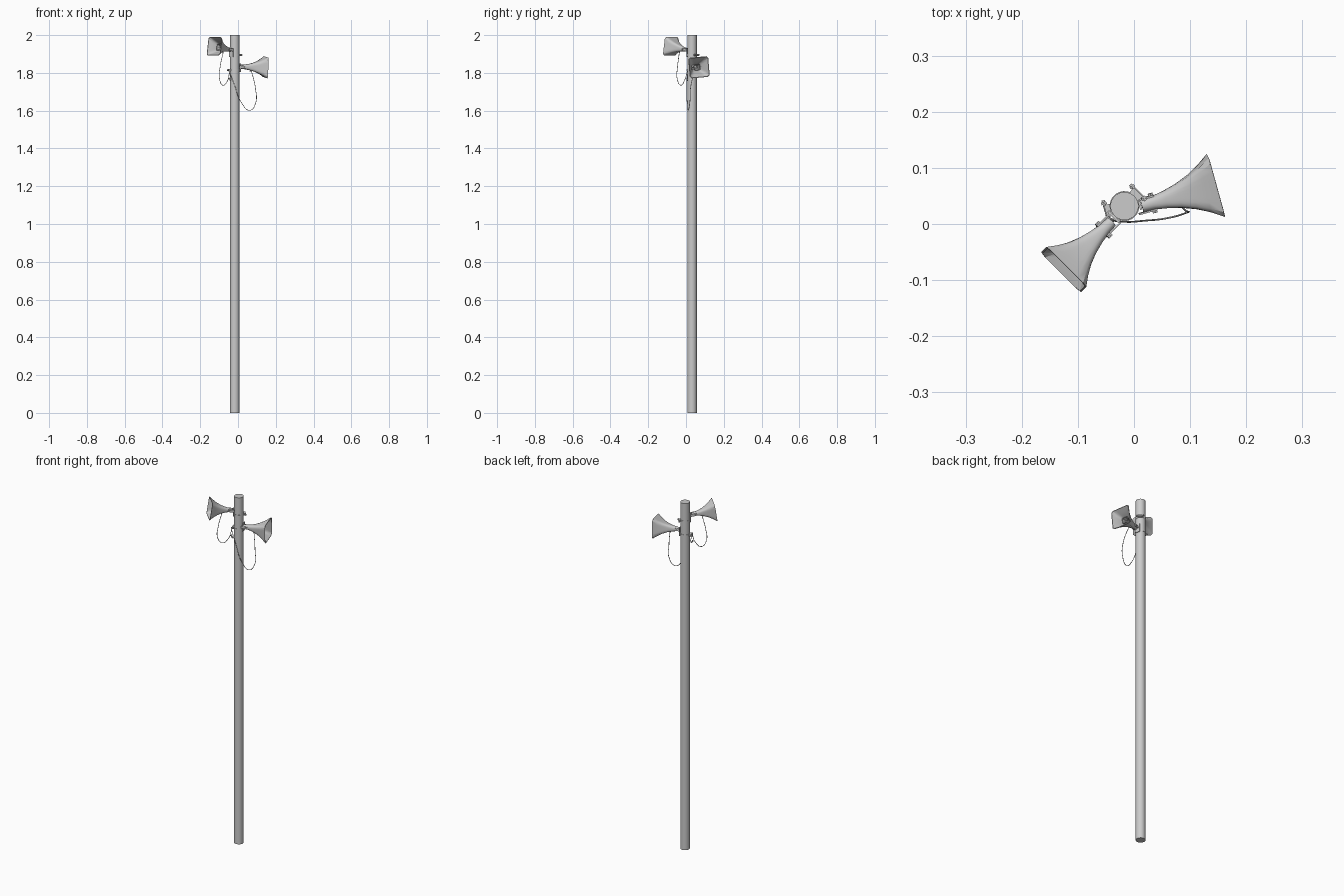
import bpy, bmesh
from math import sin, cos, pi, radians, atan2
from mathutils import Matrix, Vector

if "Cube" in bpy.data.objects:
    bpy.data.objects.remove(bpy.data.objects["Cube"])

POLE = Vector((-0.017, 0.032, 0))
R = 0.025


def finish(name, bm, M=Matrix()):
    bmesh.ops.recalc_face_normals(bm, faces=bm.faces)
    bm.transform(M)
    me = bpy.data.meshes.new(name)
    bm.to_mesh(me)
    bm.free()
    ob = bpy.data.objects.new(name, me)
    bpy.context.collection.objects.link(ob)
    bpy.ops.object.select_all(action='DESELECT')
    bpy.context.view_layer.objects.active = ob
    ob.select_set(True)
    bpy.ops.object.shade_smooth_by_angle(angle=radians(35))
    return ob


def loft(name, profile, M, n=32):
    """Skin of superellipse rings: (x, half width, half height, squareness)."""
    bm = bmesh.new()
    rings = []
    for x, w, h, e in profile:
        ring = []
        for i in range(n):
            a = 2 * pi * (i + 0.5) / n
            r = (abs(cos(a)) ** e + abs(sin(a)) ** e) ** (-1 / e)
            ring.append(bm.verts.new((x, w * r * cos(a), h * r * sin(a))))
        rings.append(ring)
    for p, q in zip(rings, rings[1:]):
        for i in range(n):
            j = (i + 1) % n
            bm.faces.new((p[i], p[j], q[j], q[i]))
    bm.faces.new(rings[0])
    bm.faces.new(rings[-1])
    return finish(name, bm, M)


def rod(name, a, b, r, M, n=16):
    a, b = Vector(a), Vector(b)
    bm = bmesh.new()
    bmesh.ops.create_cone(bm, cap_ends=True, segments=n, radius1=r, radius2=r, depth=(b - a).length)
    rot = (b - a).to_track_quat('Z', 'Y').to_matrix().to_4x4()
    return finish(name, bm, M @ Matrix.Translation((a + b) / 2) @ rot)


def box(name, c, s, M):
    bm = bmesh.new()
    bmesh.ops.create_cube(bm, size=1)
    return finish(name, bm, M @ Matrix.Translation(c) @ Matrix.Diagonal((*s, 1)))


def cable(name, pts):
    cu = bpy.data.curves.new(name, 'CURVE')
    cu.dimensions = '3D'
    cu.bevel_depth = 0.0016
    cu.bevel_resolution = 2
    sp = cu.splines.new('BEZIER')
    sp.bezier_points.add(len(pts) - 1)
    for bp, p in zip(sp.bezier_points, pts):
        bp.co = p
        bp.handle_left_type = bp.handle_right_type = 'AUTO'
    ob = bpy.data.objects.new(name, cu)
    bpy.context.collection.objects.link(ob)


def speaker(tag, throat, yaw, tilt, roll, length, half, clamp_z):
    M = (Matrix.Translation(throat) @ Matrix.Rotation(yaw, 4, 'Z')
         @ Matrix.Rotation(-tilt, 4, 'Y') @ Matrix.Rotation(roll, 4, 'X'))
    # flared horn: outer skin, rim, then back down the inside
    flare = [(0, .2, 2), (.15, .22, 2.2), (.32, .29, 2.8), (.5, .4, 4), (.68, .56, 6), (.85, .77, 10), (1, 1, 16)]
    outer = [(t * length, s * half, s * half, e) for t, s, e in flare]
    inner = [(t * length + .0005, s * half - .003, s * half - .003, e) for t, s, e in reversed(flare[2:])]
    loft(tag + "_horn", outer + inner, M)
    # inner reflex horn and its crossbar
    loft(tag + "_inner_horn", [(.3 * length, .007, .007, 2), (.55 * length, .011, .011, 4),
                               (.72 * length, .017, .017, 8), (.72 * length, .014, .014, 8),
                               (.5 * length, .008, .008, 4)], M)
    box(tag + "_inner_bar", (.6 * length, 0, 0), (.006, half * .9, .004), M)
    # side pivot bolts and bracket cheeks
    for s in (-1, 1):
        rod(tag + "_pivot_bolt", (.02, s * .009, 0), (.02, s * .018, 0), .005, M, 6)
        box(tag + "_bracket_cheek", (.008, s * .0125, 0), (.034, .003, .014), M)
    rod(tag + "_cable_gland", (.055, 0, -.012), (.055, 0, -.024), .004, M)
    # clamp around the pole with its bolts behind
    C = Matrix.Translation((POLE.x, POLE.y, clamp_z)) @ Matrix.Rotation(yaw, 4, 'Z')
    rod(tag + "_strap", (0, 0, -.005), (0, 0, .005), R + .0015, C, 32)
    box(tag + "_clamp_block", (-.030, 0, 0), (.010, .022, .012), C)
    rod(tag + "_clamp_screw", (-.034, -.02, 0), (-.034, .02, 0), .0028, C)
    for s in (-1, 1):
        rod(tag + "_clamp_nut", (-.034, s * .012, 0), (-.034, s * .017, 0), .0055, C, 6)
    box(tag + "_bracket_plate", (R + .002, 0, .012), (.004, .028, .045), C)


# pole
rod("pole", (POLE.x, POLE.y, 0), (POLE.x, POLE.y, 2), R, Matrix(), 32)

# loudspeakers
speaker("upper", (-.040, .004, 1.922), radians(225), radians(9), 0, .122, .0505, 1.895)
speaker("lower", (.014, .032, 1.832), atan2(.268, .964), radians(-1), radians(5), .137, .055, 1.815)

# hanging cables, meeting at a junction on the pole
cable("upper_cable", [(-.078, -.035, 1.91), (-.095, -.045, 1.83), (-.098, -.047, 1.77), (-.08, -.028, 1.735),
                      (-.055, -.008, 1.76), (-.045, .008, 1.81)])
cable("lower_cable", [(.07, .045, 1.815), (.092, .024, 1.72), (.093, .02, 1.64), (.062, .011, 1.602),
                      (.02, .006, 1.64), (-.02, .004, 1.74), (-.048, .008, 1.81)])
rod("cable_joint", (-.05, .008, 1.775), (-.038, .006, 1.76), .004, Matrix())
